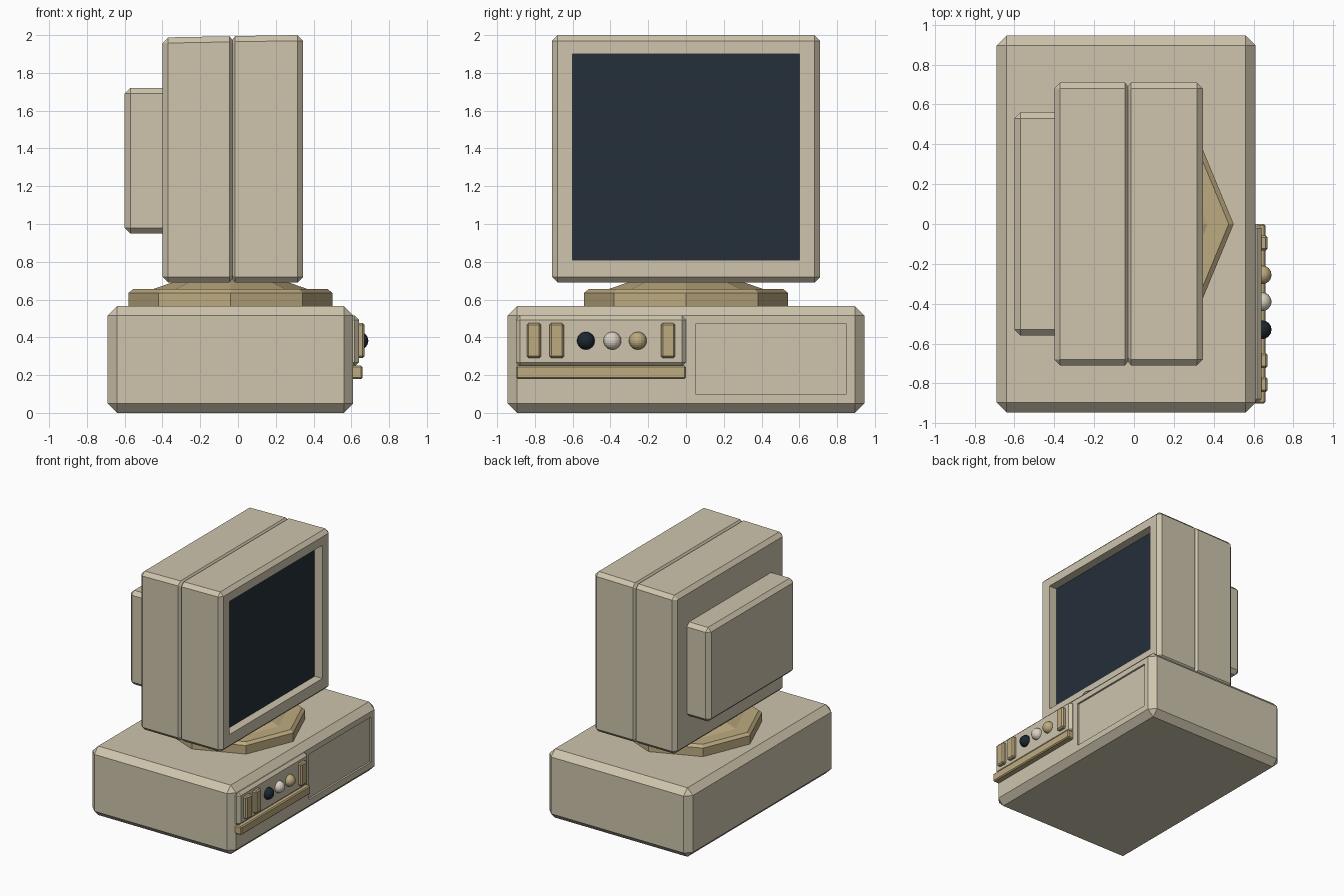
import bpy, bmesh, math

if "Cube" in bpy.data.objects:
    bpy.data.objects.remove(bpy.data.objects["Cube"])


def material(name, rgb):
    m = bpy.data.materials.new(name)
    m.diffuse_color = (*rgb, 1)
    m.use_nodes = True
    m.node_tree.nodes["Principled BSDF"].inputs["Base Color"].default_value = m.diffuse_color
    return m


BEIGE = material("beige plastic", (0.62, 0.555, 0.42))
TAN = material("tan plastic", (0.51, 0.405, 0.215))
SCREEN = material("dark screen", (0.018, 0.029, 0.041))
PALE = material("pale knob", (0.70, 0.64, 0.54))
BLACK = material("dark knob", (0.012, 0.02, 0.03))


def finish(bm, name, *mats):
    bmesh.ops.remove_doubles(bm, verts=bm.verts, dist=1e-5)
    bmesh.ops.recalc_face_normals(bm, faces=bm.faces)
    me = bpy.data.meshes.new(name)
    bm.to_mesh(me)
    bm.free()
    for m in mats:
        me.materials.append(m)
    ob = bpy.data.objects.new(name, me)
    bpy.context.collection.objects.link(ob)
    return ob


def loft(name, rings, *mats):
    """Join corner-cut rectangles (x, y0, y1, z0, z1, cut) along x; last cap takes the last material."""
    bm = bmesh.new()
    loops = []
    for x, y0, y1, z0, z1, c in rings:
        pts = [(y0 + c, z0), (y1 - c, z0), (y1, z0 + c), (y1, z1 - c),
               (y1 - c, z1), (y0 + c, z1), (y0, z1 - c), (y0, z0 + c)]
        loops.append([bm.verts.new((x, y, z)) for y, z in pts])
    bm.faces.new(loops[0])
    for a, b in zip(loops, loops[1:]):
        for i in range(8):
            j = (i + 1) % 8
            bm.faces.new((a[i], a[j], b[j], b[i]))
    cap = bm.faces.new(loops[-1])
    cap.material_index = len(mats) - 1
    return finish(bm, name, *mats)


def block(name, x0, x1, y0, y1, z0, z1, c, mat):
    """Box with chamfered edges."""
    inner = (y0 + c, y1 - c, z0 + c, z1 - c, 0)
    outer = (y0, y1, z0, z1, c)
    return loft(name, [(x0, *inner), (x0 + c, *outer), (x1 - c, *outer), (x1, *inner)], mat)


# system unit with a shallow drive cover recess
c = 0.05
outer = (-0.945, 0.945, 0, 0.565, c)
inner = (-0.945 + c, 0.945 - c, c, 0.565 - c, 0)
loft("system_unit", [(-0.69, *inner), (-0.69 + c, *outer), (0.61 - c, *outer), (0.61, *inner),
                     (0.61, 0.05, 0.85, 0.10, 0.47, 0), (0.595, 0.05, 0.85, 0.10, 0.47, 0)], BEIGE)

# monitor shell with seam groove and recessed screen
opening = (-0.6, 0.6, 0.81, 1.90, 0)
loft("monitor", [
    (-0.40, -0.68, 0.68, 0.72, 1.957, 0),
    (-0.37, -0.71, 0.71, 0.69, 1.988, 0.03),
    (-0.045, -0.71, 0.71, 0.69, 1.994, 0.03),
    (-0.03, -0.69, 0.69, 0.71, 1.975, 0.02),
    (-0.015, -0.71, 0.71, 0.69, 1.995, 0.03),
    (0.315, -0.71, 0.71, 0.69, 2.0, 0.03),
    (0.345, -0.68, 0.68, 0.72, 1.97, 0),
    (0.345, *opening), (0.275, *opening)], BEIGE, SCREEN)
block("monitor_back", -0.60, -0.36, -0.56, 0.56, 0.95, 1.72, 0.03, BEIGE)

# octagonal swivel stand
bm = bmesh.new()
loops = [[bm.verts.new((-0.04 + r * math.cos(i * math.pi / 4), r * math.sin(i * math.pi / 4), z))
          for i in range(8)]
         for r, z in ((0.54, 0.55), (0.54, 0.635), (0.515, 0.655), (0.41, 0.655), (0.31, 0.69), (0.2, 0.71))]
bm.faces.new(loops[0])
bm.faces.new(loops[-1])
for a, b in zip(loops, loops[1:]):
    for i in range(8):
        j = (i + 1) % 8
        bm.faces.new((a[i], a[j], b[j], b[i]))
finish(bm, "swivel_stand", TAN)

# control panel, trim strip and buttons
block("control_panel", 0.55, 0.64, -0.90, 0, 0.245, 0.515, 0.022, BEIGE)
block("trim_strip", 0.59, 0.66, -0.90, 0, 0.18, 0.25, 0.008, TAN)
for i, y in enumerate((-0.805, -0.685, -0.095)):
    block(f"button_{i + 1}", 0.62, 0.67, y - 0.038, y + 0.038, 0.29, 0.475, 0.01, TAN)

# round knobs
for name, y, mat in (("dark_knob", -0.53, BLACK), ("pale_knob", -0.39, PALE), ("tan_knob", -0.255, TAN)):
    bm = bmesh.new()
    bmesh.ops.create_uvsphere(bm, u_segments=16, v_segments=12, radius=0.047)
    bmesh.ops.translate(bm, verts=bm.verts, vec=(0.643, y, 0.382))
    finish(bm, name, mat)
